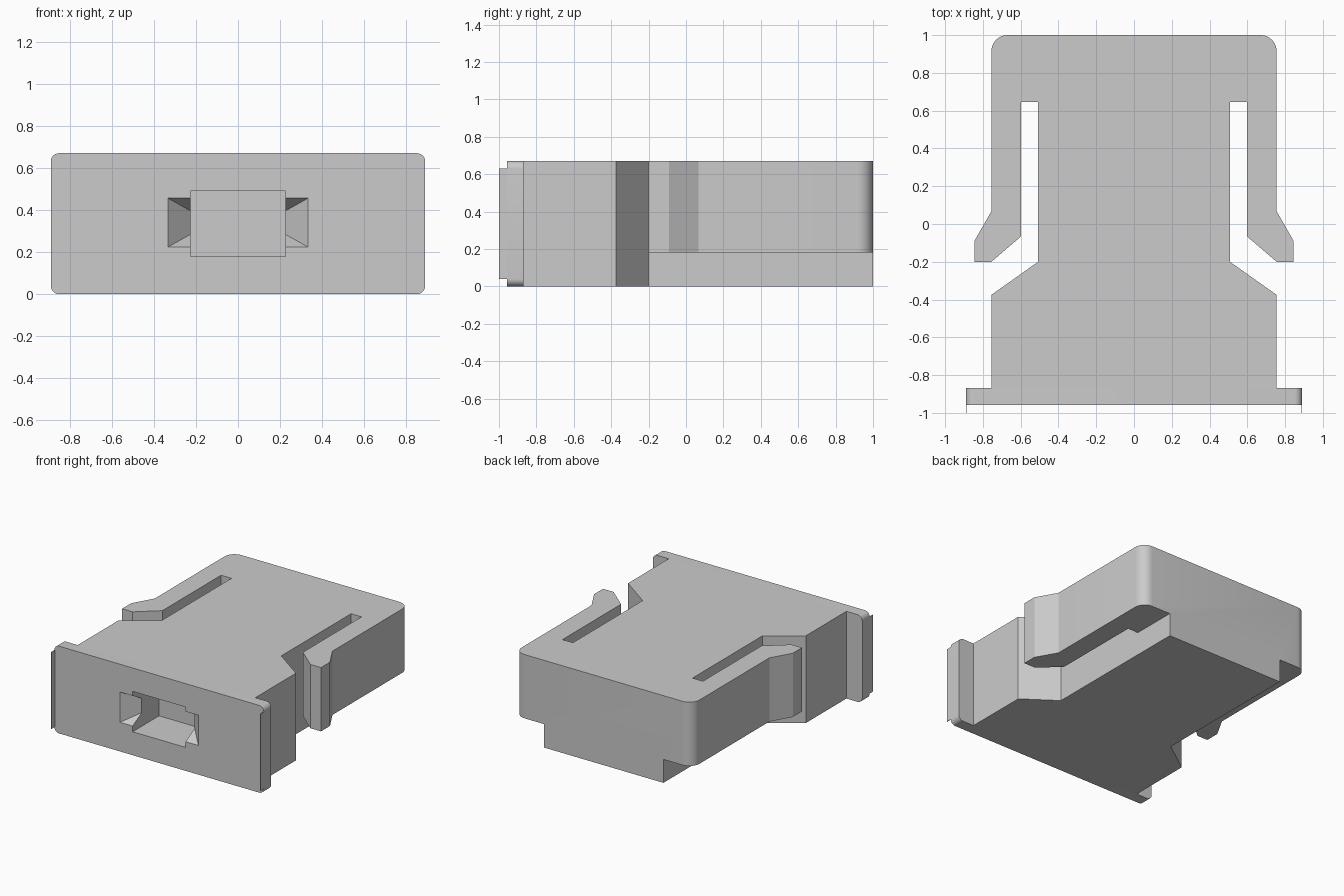
import bpy, bmesh
from math import pi, cos, sin
from mathutils import Vector

if "Cube" in bpy.data.objects:
    bpy.data.objects.remove(bpy.data.objects["Cube"], do_unlink=True)

grey = bpy.data.materials.new("light_grey_plastic")
grey.use_nodes = True
colour = (0.6, 0.6, 0.6, 1)
grey.diffuse_color = colour
grey.node_tree.nodes["Principled BSDF"].inputs["Base Color"].default_value = colour

HEIGHT, LEDGE = 0.67, 0.18          # overall height, underside of the clip arms
FRONT, FLANGE_BACK = -0.957, -0.868
HALF_FLANGE = 0.89


def finish(name, bm):
    bmesh.ops.recalc_face_normals(bm, faces=bm.faces)
    mesh = bpy.data.meshes.new(name)
    bm.to_mesh(mesh)
    bm.free()
    mesh.materials.append(grey)
    ob = bpy.data.objects.new(name, mesh)
    bpy.context.collection.objects.link(ob)
    return ob


def prism(name, points, offset):
    """Extrude a closed outline of 3D points along an offset."""
    bm = bmesh.new()
    face = bm.faces.new([bm.verts.new(p) for p in points])
    new = bmesh.ops.extrude_face_region(bm, geom=[face])["geom"]
    verts = [v for v in new if isinstance(v, bmesh.types.BMVert)]
    bmesh.ops.translate(bm, verts=verts, vec=offset)
    return finish(name, bm)


def box(name, lo, hi):
    pts = [(lo[0], lo[1], lo[2]), (hi[0], lo[1], lo[2]),
           (hi[0], hi[1], lo[2]), (lo[0], hi[1], lo[2])]
    return prism(name, pts, (0, 0, hi[2] - lo[2]))


def arc(cx, cy, r, start, steps=8):
    """Quarter circle, counter-clockwise from the start angle."""
    return [(cx + r * cos(start + pi / 2 * i / steps),
             cy + r * sin(start + pi / 2 * i / steps)) for i in range(steps + 1)]


def cut(ob, cutters):
    bpy.context.view_layer.objects.active = ob
    for c in cutters:
        mod = ob.modifiers.new("cut", 'BOOLEAN')
        mod.operation, mod.solver, mod.object = 'DIFFERENCE', 'EXACT', c
        bpy.ops.object.modifier_apply(modifier=mod.name)


# Body outline: waist, slot and hooked clip arm, mirrored about the centre
half = [(0.755, FLANGE_BACK), (0.755, -0.375), (0.508, -0.2), (0.508, 0.647),
        (0.597, 0.647), (0.597, -0.065), (0.755, -0.2), (0.845, -0.2),
        (0.845, -0.09), (0.755, 0.068)] + arc(0.67, 0.915, 0.085, 0)
outline = half + [(-x, y) for x, y in reversed(half)]
body = prism("body", [(x, y, 0) for x, y in outline], (0, 0, HEIGHT))

# Front flange: rounded plate
r = 0.04
w = HALF_FLANGE - r
plate = (arc(w, HEIGHT - r, r, 0) + arc(-w, HEIGHT - r, r, pi / 2)
         + arc(-w, r, r, pi) + arc(w, r, r, pi * 1.5))
flange = prism("front_flange", [(x, FRONT, z) for x, z in plate],
               (0, FLANGE_BACK - FRONT, 0))

# Cutters: clearance below the arms, socket box and flared socket sides
clearance = [box("arm_clearance_cutter", (min(s * 0.508, s * 1.2), -0.2, -0.2),
                 (max(s * 0.508, s * 1.2), 1.2, LEDGE)) for s in (-1, 1)]
socket = box("socket_cutter", (-0.225, -1.2, 0.18), (0.225, FRONT + 0.32, 0.49))

bm = bmesh.new()
rings = []
for depth in (-0.05, 0.11):
    hx, hz = 0.333 - depth * 0.98, 0.116 - depth * 0.55
    rings.append([bm.verts.new((sx * hx, FRONT + depth, 0.34 + sz * hz))
                  for sx, sz in ((-1, -1), (1, -1), (1, 1), (-1, 1))])
for ring in rings:
    bm.faces.new(ring)
for i in range(4):
    j = (i + 1) % 4
    bm.faces.new([rings[0][i], rings[0][j], rings[1][j], rings[1][i]])
flare = finish("socket_flare_cutter", bm)

cut(body, clearance + [socket, flare])
cut(flange, [socket, flare])
for c in clearance + [socket, flare]:
    bpy.data.objects.remove(c, do_unlink=True)

# Thin lips standing forward from both ends of the flange
for side, name in ((1, "left_lip"), (-1, "right_lip")):
    x = side * (HALF_FLANGE - 0.002)
    box(name, (x - 0.002, -1, r), (x + 0.002, FRONT, HEIGHT - r))

# Smooth the rounded corners, keep the edges sharp
for ob in (body, flange):
    bpy.ops.object.select_all(action='DESELECT')
    ob.select_set(True)
    bpy.context.view_layer.objects.active = ob
    bpy.ops.object.shade_smooth_by_angle(angle=pi / 9)
